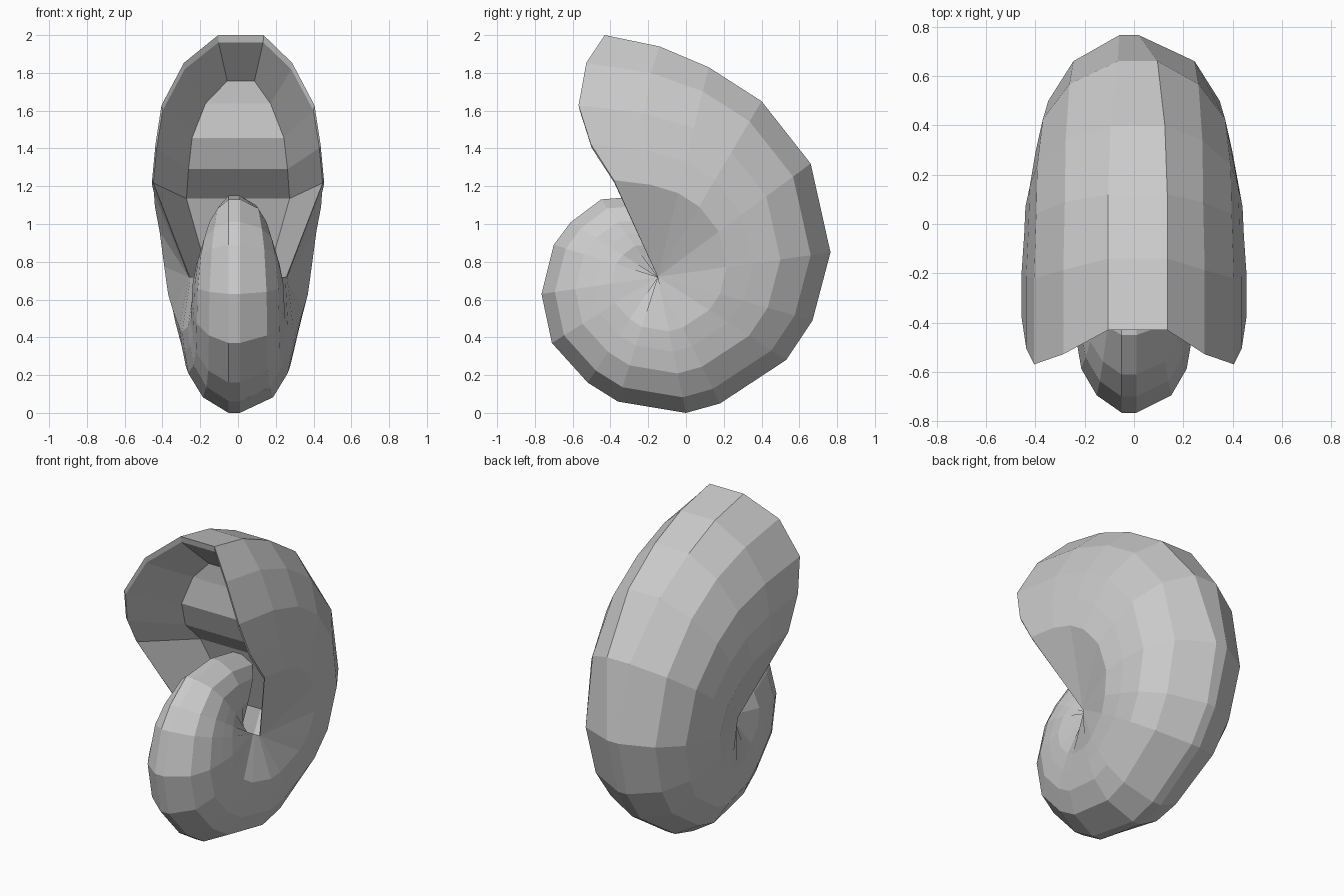
import bpy
import bmesh

cube = bpy.data.objects.get("Cube")
if cube:
    bpy.data.objects.remove(cube)

mat = bpy.data.materials.new("pale grey")
mat.use_nodes = True
GREY = (0.6, 0.6, 0.6, 1)
mat.diffuse_color = GREY
mat.node_tree.nodes["Principled BSDF"].inputs["Base Color"].default_value = GREY

# Coil axis, seen from the side (y, z)
AXIS_Y, AXIS_Z = -0.15, 0.72

# Keel path from the mouth round to the inner coil: y, z, half width, keel half width
STATIONS = [
    (-.43, 2.0, .455, .12), (-.14, 1.94, .455, .12), (.12, 1.83, .445, .12),
    (.4, 1.65, .44, .11), (.66, 1.32, .415, .08), (.765, .85, .39, .04),
    (.67, .49, .37, .03), (.53, .28, .345, .03), (.18, .05, .31, .03),
    (0, 0, .295, .03), (-.36, .06, .265, .03), (-.52, .16, .25, .03),
    (-.71, .37, .245, .03), (-.765, .63, .24, .03), (-.7, .89, .22, .03),
    (-.61, 1.01, .2, .03), (-.45, 1.13, .17, .03), (-.2, 1.15, .15, .03),
    (.06, 1.1, .12, .03)]

# Half cross-section below the keel: width share, radius share, forward bow of the lip
SECTION = [(.63, .885, .13), (.89, .71, .22), (.96, .55, .2), (1, .4, .12)]


def ring(index, radial=1.0, narrow=1.0):
    """Cross-section from the +x centre, over the keel, to the -x centre."""
    y, z, width, keel = STATIONS[index]
    bow = {0: 1.0, 1: 0.35}.get(index, 0)
    # the keel wanders slightly off the middle
    drift = .015 if index < 5 else -.02
    half = [(keel, 1, 0)]
    half += [(width * fx, fr, b * bow) for fx, fr, b in SECTION]
    half.append((min(.26, width * .85), 0, 0))

    def side(sign):
        return [(sign * x * narrow + (drift if fr == 1 else 0),
                 AXIS_Y + (y - AXIS_Y) * fr * radial - b,
                 AXIS_Z + (z - AXIS_Z) * fr * radial) for x, fr, b in half]
    return side(1)[::-1] + side(-1)


def skin(bm, rings, inward=False):
    """Bridge neighbouring rings with quads, or triangles at the axis."""
    for a, b in zip(rings, rings[1:]):
        for j in range(len(a) - 1):
            corners = [a[j], b[j], b[j + 1], a[j + 1]]
            if (corners[0].co - corners[1].co).length < 1e-5:
                corners.pop(0)
            elif (corners[2].co - corners[3].co).length < 1e-5:
                corners.pop(2)
            bm.faces.new(corners[::-1] if inward else corners)


def close_end(bm, loop, flip=False):
    """Span a ring from side to side."""
    for j in range(len(loop) // 2 - 1):
        face = [loop[-1 - j], loop[j], loop[j + 1], loop[-2 - j]]
        bm.faces.new(face[::-1] if flip else face)


def make_rings(bm, specs):
    return [[bm.verts.new(p) for p in ring(*s)] for s in specs]


# Spiral shell with its inner coil
bm = bmesh.new()
outer = make_rings(bm, [(i,) for i in range(len(STATIONS))])
skin(bm, outer)
close_end(bm, outer[-1], flip=True)

# Lip, mouth lining and the wall closing the chamber, set back towards its foot
lining = make_rings(bm, [(0, .97, .985), (1, .85, .6)])
wall = lining[-1]
for j, setback in enumerate((.3, .2, .06, 0, -.02, -.07)):
    for v in (wall[j], wall[-1 - j]):
        v.co.y += setback
skin(bm, [outer[0]] + lining, inward=True)
close_end(bm, wall)

mesh = bpy.data.meshes.new("spiral_shell")
bm.to_mesh(mesh)
bm.free()
mesh.materials.append(mat)
shell = bpy.data.objects.new("spiral_shell", mesh)
bpy.context.collection.objects.link(shell)
